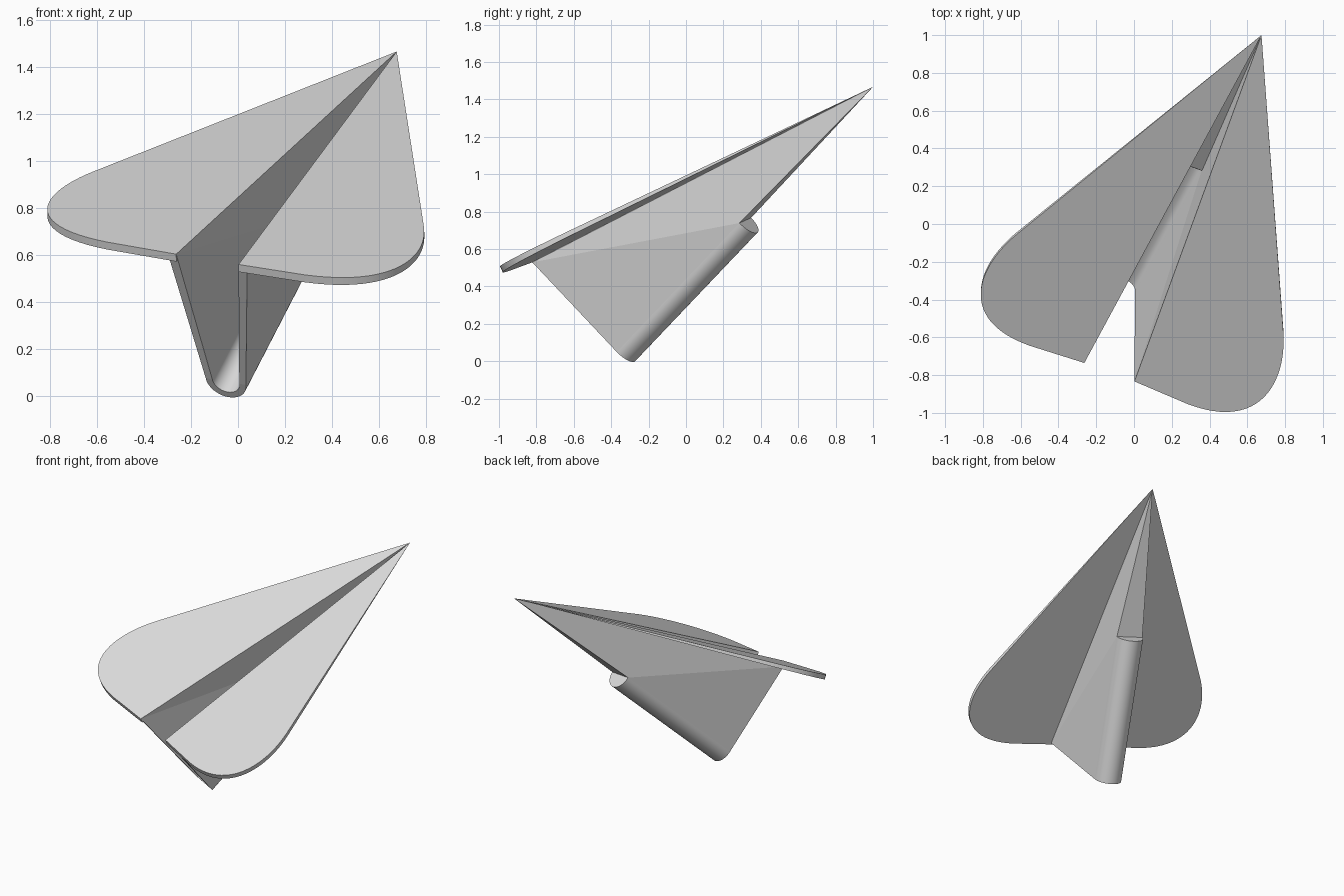
import bpy, bmesh, math
from mathutils import Vector, Matrix

cube = bpy.data.objects.get("Cube")
if cube:
    bpy.data.objects.remove(cube, do_unlink=True)

# Single paper colour
paper = bpy.data.materials.new("pale_grey_paper")
paper.use_nodes = True
GREY = (0.72, 0.72, 0.72, 1)
paper.diffuse_color = GREY
paper.node_tree.nodes["Principled BSDF"].inputs["Base Color"].default_value = GREY

# Flight attitude: local x = span, local y = forward (nose at origin), local z = up
forward = Vector((0.375, 0.831, 0.4115)).normalized()
span = Vector((0.924, -0.349, -0.157))
span = (span - forward * span.dot(forward)).normalized()
up = span.cross(forward)
NOSE = Vector((0.675, 1.0, 1.467))
POSE = Matrix((span, forward, up)).transposed().to_4x4()
POSE.translation = NOSE


def slab(name, top, bottom, smooth=(), fold=False):
    """Solid between two matching loops; 'smooth' lists the rounded side faces."""
    bm = bmesh.new()
    a = [bm.verts.new(p) for p in top]
    b = [bm.verts.new(p) for p in bottom]
    caps = [bm.faces.new(a), bm.faces.new(b[::-1])]
    n = len(a)
    for i in range(n):
        j = (i + 1) % n
        face = bm.faces.new((a[j], a[i], b[i], b[j]))
        face.smooth = i in smooth
    if fold:
        bmesh.ops.triangulate(bm, faces=caps)
    bmesh.ops.remove_doubles(bm, verts=bm.verts, dist=1e-5)
    bmesh.ops.recalc_face_normals(bm, faces=bm.faces)
    mesh = bpy.data.meshes.new(name)
    bm.to_mesh(mesh)
    bm.free()
    mesh.materials.append(paper)
    obj = bpy.data.objects.new(name, mesh)
    bpy.context.collection.objects.link(obj)
    obj.matrix_world = POSE
    return obj


def bezier(p0, p1, p2, p3, steps):
    for k in range(steps + 1):
        t = k / steps
        s = 1 - t
        yield (s**3 * p0 + 3 * s * s * t * p1 + 3 * s * t * t * p2 + t**3 * p3)


THICK = 0.035
LENGTH = 2.148
ROOT = 0.143              # half gap between the wings at the tail
RADIUS, BORE = 0.092, 0.062
tip = Vector((0, 0, 0))
rim_front = Vector((0, -1.0, -0.337))
rim_back = Vector((0, -1.962, -0.664))
keel = (rim_back - rim_front).normalized()
down = Vector((0, -keel.z, keel.y))    # square to the keel, pointing below

# Wing outline: straight leading edge, rounded tip, straight trailing edge
curve = list(bezier(Vector((0.76, 1.57)), Vector((0.887, 1.836)),
                    Vector((0.865, 2.16)), Vector((0.45, 2.16)), 24))
outline = [Vector((0, 0))] + curve + [Vector((ROOT, LENGTH))]

for side, label in ((1, "left"), (-1, "right")):
    # Wing, thinning towards the nose
    top = [Vector((side * p.x, -p.y, 0.03 * max(0, p.x - ROOT * p.y / LENGTH)))
           for p in outline]
    low = [p + Vector((0, 0, THICK * p.y / LENGTH)) for p in top]
    slab(label + "_wing", top, low, smooth=range(1, len(curve)))

    # Folded body wall running from the wing root down to the keel
    def edge(p, x):
        return Vector((side * x, p.y, p.z))
    root = Vector((0, -LENGTH, 0))
    root_low = Vector((0, -LENGTH + 0.01, -THICK))
    inner = [tip, edge(root, ROOT), edge(rim_back, BORE), edge(rim_front, BORE)]
    outer = [tip, edge(root_low, ROOT + THICK), edge(rim_back, RADIUS),
             edge(rim_front, RADIUS)]
    slab(label + "_body_wall", inner, outer, fold=True)


def arc(centre, radius, steps=20):
    return [centre + Vector((radius * math.cos(math.pi * k / steps), 0, 0))
            + down * radius * math.sin(math.pi * k / steps) for k in range(steps + 1)]


# Make sure the rounded side points away from the wings
if down.z > 0:
    down = -down

# Half-round keel channel along the bottom fold
ends = [arc(c, RADIUS) + arc(c, BORE)[::-1] for c in (rim_front, rim_back)]
slab("keel_channel", ends[0], ends[1],
     smooth=list(range(20)) + list(range(21, 41)))

# Half-disc closing the channel at its front
slab("channel_end", arc(rim_front, BORE), arc(rim_front + keel * 0.02, BORE))

# Flat floor narrowing from the channel to the nose
lift = -down * 0.02
floor = [tip, rim_front + Vector((RADIUS, 0, 0)), rim_front - Vector((RADIUS, 0, 0))]
inside = [tip, rim_front + Vector((BORE, 0, 0)) + lift,
          rim_front - Vector((BORE, 0, 0)) + lift]
slab("nose_floor", floor, inside)
